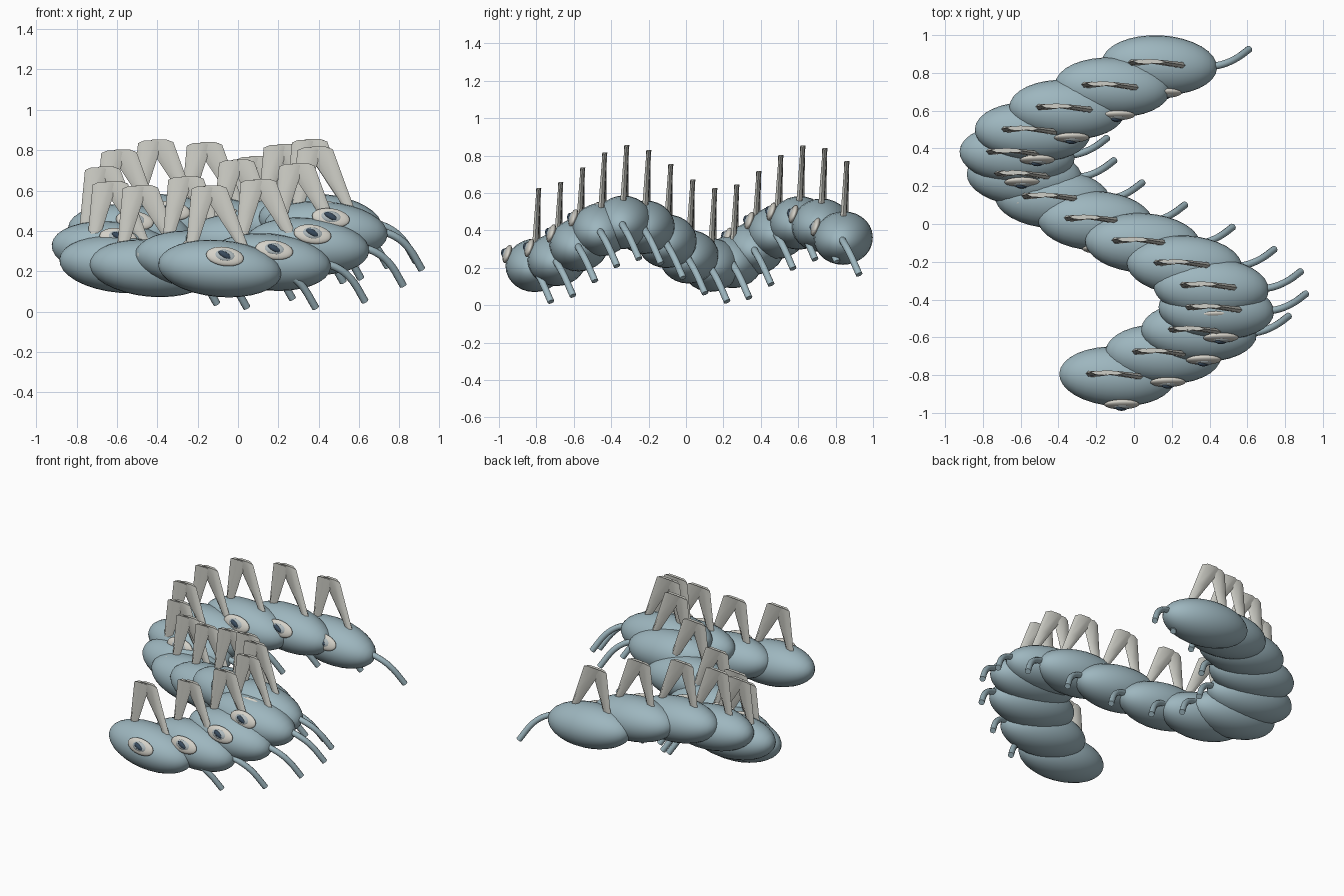
import bpy, bmesh, math
from mathutils import Matrix, Vector, Euler

cube = bpy.data.objects.get("Cube")
if cube:
    bpy.data.objects.remove(cube, do_unlink=True)


def material(name, rgb):
    m = bpy.data.materials.new(name)
    m.use_nodes = True
    m.diffuse_color = (*rgb, 1)
    m.node_tree.nodes["Principled BSDF"].inputs["Base Color"].default_value = (*rgb, 1)
    return m


BODY = material("blue grey skin", (0.34, 0.47, 0.52))
BONE = material("pale bone", (0.62, 0.62, 0.57))
EYELID = material("ivory eye", (0.66, 0.64, 0.58))
IRIS = material("grey blue iris", (0.42, 0.48, 0.5))
PUPIL = material("dark slate pupil", (0.04, 0.07, 0.11))


def finish(bm, name, mat, angle=180):
    """Turn a bmesh into a smooth mesh with sharp edges above the angle."""
    bmesh.ops.recalc_face_normals(bm, faces=bm.faces)
    for f in bm.faces:
        f.smooth = True
    for e in bm.edges:
        e.smooth = e.calc_face_angle(0) < math.radians(angle)
    mesh = bpy.data.meshes.new(name)
    bm.to_mesh(mesh)
    bm.free()
    mesh.materials.append(mat)
    return mesh


def ellipsoid(name, mat, radii, loc=(0, 0, 0), turn=(0, 0, 0), u=28, v=16):
    bm = bmesh.new()
    rot = Euler([math.radians(a) for a in turn]).to_matrix().to_4x4()
    mat4 = Matrix.Translation(loc) @ rot @ Matrix.Diagonal((*radii, 1))
    # poles lie along the long axis
    mat4 = mat4 @ Matrix.Rotation(math.pi / 2, 4, 'Y')
    bmesh.ops.create_uvsphere(bm, u_segments=u, v_segments=v, radius=1, matrix=mat4)
    return finish(bm, name, mat)


def loft(name, mat, rings, angle):
    """Skin a list of equal-length point rings and cap both ends."""
    bm = bmesh.new()
    loops = [[bm.verts.new(p) for p in ring] for ring in rings]
    n = len(loops[0])
    for a, b in zip(loops, loops[1:]):
        for k in range(n):
            j = (k + 1) % n
            bm.faces.new((a[k], a[j], b[j], b[k]))
    bm.faces.new(loops[0])
    bm.faces.new(loops[-1])
    return finish(bm, name, mat, angle)


def spine(name, low, high):
    """Flat bony strut, narrow at the foot: (x, half width, y half, y, z)."""
    rings = []
    for t in (0, 0.5, 1):
        x, w, d, y, z = [a + (b - a) * t for a, b in zip(low, high)]
        ring = []
        for k in range(6):
            c, s = math.cos(k * math.pi / 3), math.sin(k * math.pi / 3)
            ring.append(Vector((x + w * c, y + d * s, z - t * 0.025 * abs(c))))
        rings.append(ring)
    mesh = loft(name, BONE, rings, 50)
    mesh.transform(Matrix.Rotation(math.radians(-4), 4, 'Z'))
    return mesh


def leg(path, radius, sides=10):
    """Round tube swept along a smoothed path, with flat ends."""
    pts = [Vector(p) for p in path]
    for _ in range(2):
        cut = [pts[0]]
        for a, b in zip(pts, pts[1:]):
            cut += [a.lerp(b, 0.25), a.lerp(b, 0.75)]
        pts = cut + [pts[-1]]
    rings = []
    for i, p in enumerate(pts):
        d = (pts[min(i + 1, len(pts) - 1)] - pts[max(i - 1, 0)]).normalized()
        side = d.cross(Vector((0, 0.91, 0.41))).normalized()
        up = side.cross(d)
        rings.append([p + radius * (side * math.cos(q) + up * math.sin(q))
                      for q in (2 * math.pi * k / sides for k in range(sides))])
    return loft("leg", BODY, rings, 60)


# Parts of one body segment, around its centre
TILT = -20
parts = [
    ellipsoid("body_segment", BODY, (0.307, 0.158, 0.141), turn=(0, 5, -3)),
    spine("left_spine", (0.125, 0.022, 0.018, 0.008, 0.09),
          (-0.035, 0.068, 0.012, 0.018, 0.425)),
    spine("right_spine", (-0.145, 0.025, 0.018, 0.002, 0.09),
          (-0.082, 0.06, 0.012, 0.012, 0.42)),
    leg([(0.24, -0.01, 0), (0.33, 0, -0.02), (0.41, 0.035, -0.08),
         (0.475, 0.085, -0.195)], 0.019),
    ellipsoid("eye_white", EYELID, (0.094, 0.021, 0.05), (0.025, -0.148, 0.06),
              (TILT, 8, 0), 20, 12),
    ellipsoid("iris", IRIS, (0.054, 0.018, 0.032), (0.025, -0.157, 0.064),
              (TILT, 8, 0), 16, 10),
    ellipsoid("pupil", PUPIL, (0.035, 0.015, 0.016), (0.025, -0.167, 0.067),
              (TILT, 30, 0), 16, 10),
]

# Chain of identical segments on a winding, undulating path
for i in range(15):
    centre = (-0.09 + 0.53 * math.sin(0.48 * i),
              -0.807 + 0.1177 * i,
              0.328 - 0.115 * math.cos(0.766 * i))
    for mesh in parts:
        ob = bpy.data.objects.new(f"{mesh.name}_{i + 1}", mesh)
        ob.location = centre
        bpy.context.collection.objects.link(ob)
